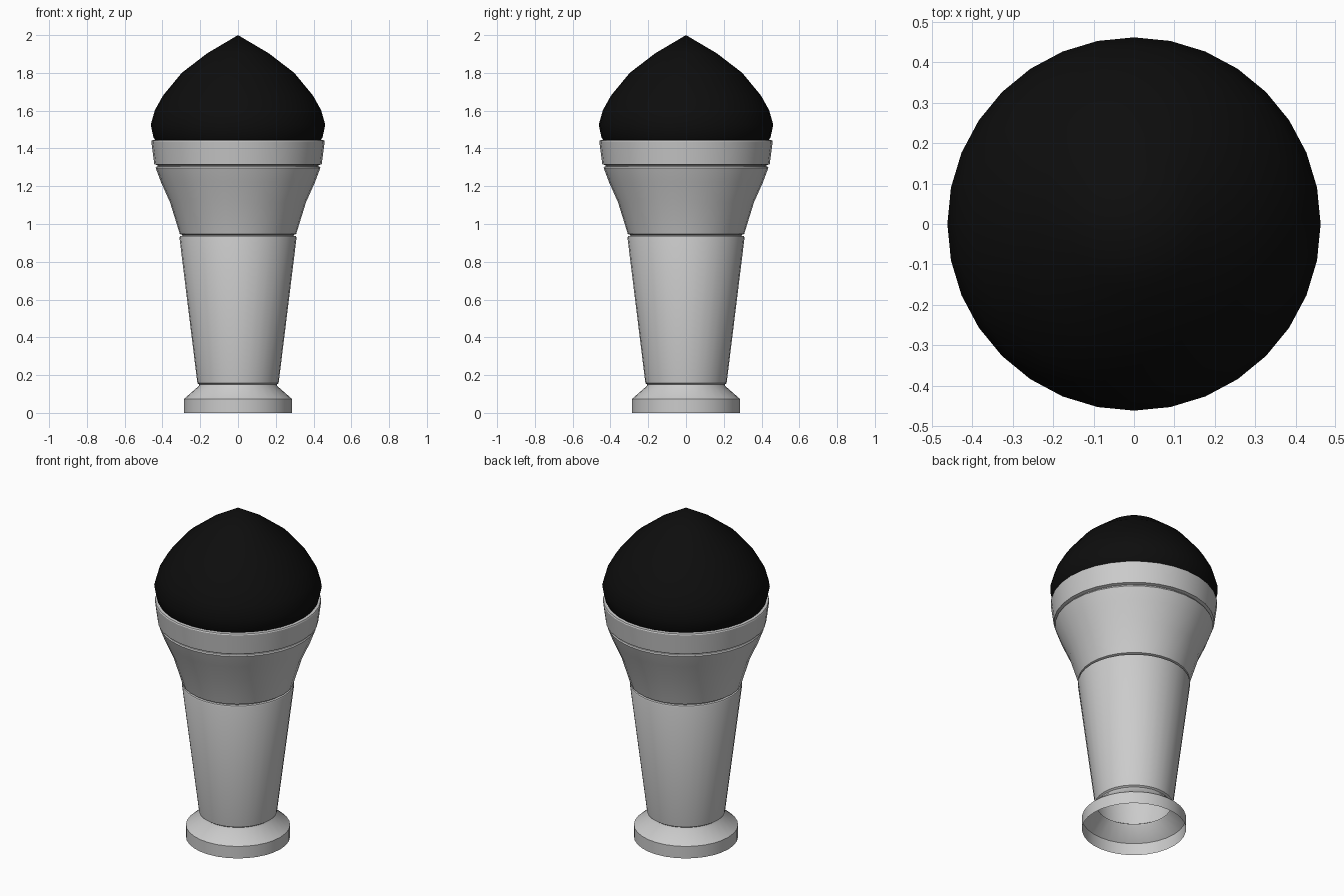
import bpy, bmesh, math

if "Cube" in bpy.data.objects:
    bpy.data.objects.remove(bpy.data.objects["Cube"])

SIDES = 32


def lathe(name, profile, angle=35):
    """Revolve (radius, height) points, listed bottom to top, around z."""
    bm = bmesh.new()
    rings = []
    for r, z in profile:
        if r == 0:
            rings.append([bm.verts.new((0, 0, z))] * SIDES)
        else:
            rings.append([bm.verts.new((r * math.cos(2 * math.pi * i / SIDES),
                                        r * math.sin(2 * math.pi * i / SIDES), z))
                          for i in range(SIDES)])
    for low, high in zip(rings, rings[1:]):
        for i in range(SIDES):
            j = (i + 1) % SIDES
            corners = [low[i], low[j], high[j], high[i]]
            bm.faces.new(list(dict.fromkeys(corners)))
    mesh = bpy.data.meshes.new(name)
    bm.to_mesh(mesh)
    bm.free()
    obj = bpy.data.objects.new(name, mesh)
    bpy.context.collection.objects.link(obj)
    bpy.ops.object.select_all(action='DESELECT')
    obj.select_set(True)
    bpy.context.view_layer.objects.active = obj
    bpy.ops.object.shade_smooth_by_angle(angle=math.radians(angle))
    return obj


# Open-bottomed shell: flared foot, tapered handle, flared cup and collar
lathe("handle_body", [
    (0.287, 0.0), (0.287, 0.073), (0.208, 0.142),
    (0.205, 0.15), (0.215, 0.157),
    (0.31, 0.928), (0.307, 0.936), (0.295, 0.938),
    (0.295, 0.943), (0.308, 0.947),
    (0.36, 1.115), (0.408, 1.222), (0.436, 1.297), (0.432, 1.304),
    (0.425, 1.306), (0.425, 1.311), (0.443, 1.316),
    (0.459, 1.436), (0.456, 1.443), (0.44, 1.445),
], 30)

# Black pointed dome
dome = lathe("dome_head", [
    (0.44, 1.445), (0.448, 1.46), (0.462, 1.525), (0.44, 1.603),
    (0.397, 1.68), (0.298, 1.80), (0.164, 1.903), (0, 2.0),
], 60)
black = bpy.data.materials.new("black")
black.diffuse_color = (0.004, 0.004, 0.004, 1)
black.use_nodes = True
black.node_tree.nodes["Principled BSDF"].inputs["Base Color"].default_value = black.diffuse_color
dome.data.materials.append(black)
